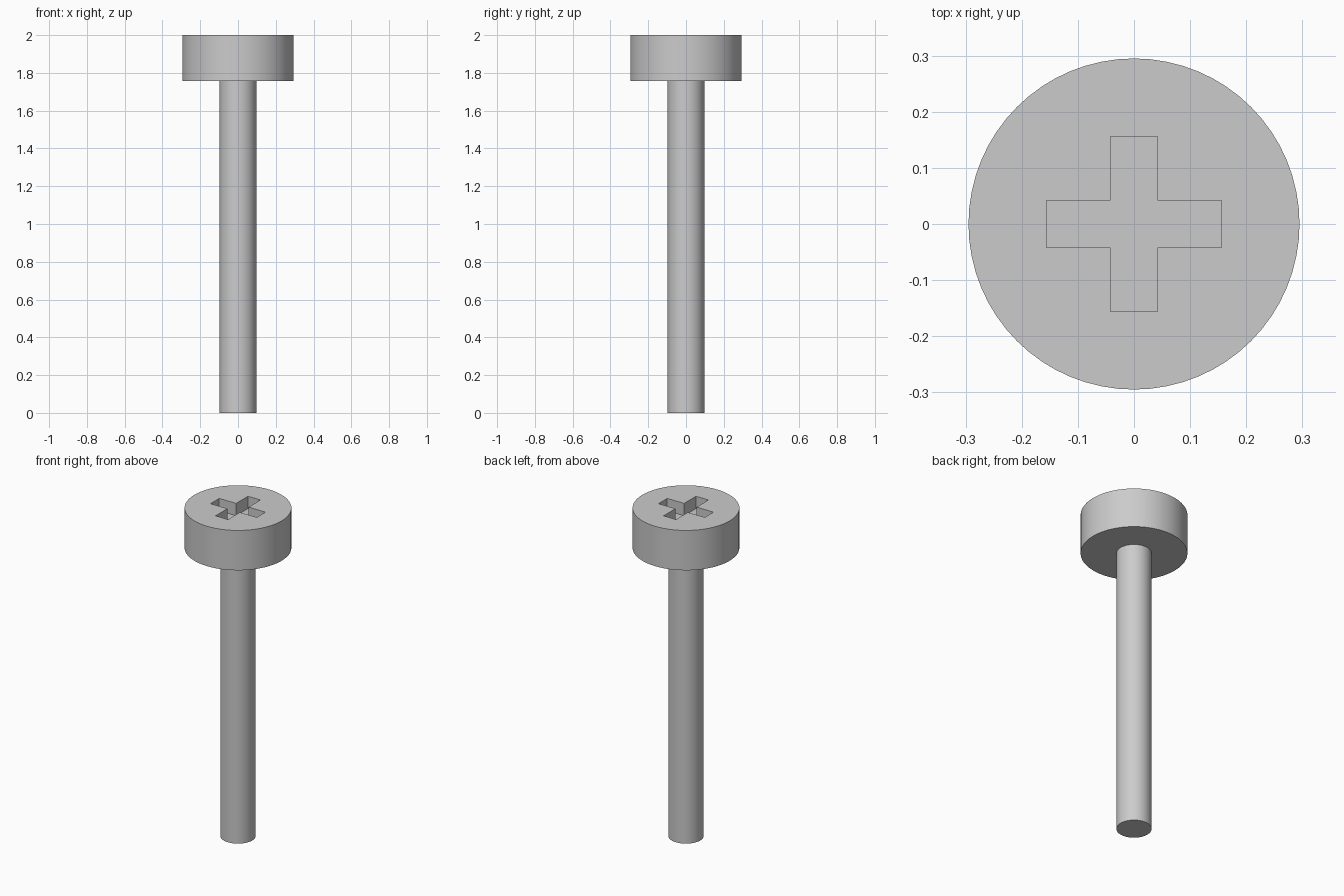
import bpy
import bmesh

cube = bpy.data.objects.get("Cube")
if cube:
    bpy.data.objects.remove(cube, do_unlink=True)

SEGMENTS = 64
HEAD_RADIUS, HEAD_BASE, TOP = 0.295, 1.757, 2.0
SHAFT_RADIUS = 0.0975
SLOT_REACH, SLOT_HALF, SLOT_DEPTH = 0.156, 0.042, 0.075

steel = bpy.data.materials.new("grey steel")
steel.use_nodes = True
steel.diffuse_color = (0.6, 0.6, 0.6, 1)
steel.node_tree.nodes["Principled BSDF"].inputs["Base Color"].default_value = (0.6, 0.6, 0.6, 1)


def add_object(name, bm):
    mesh = bpy.data.meshes.new(name)
    bm.to_mesh(mesh)
    bm.free()
    mesh.materials.append(steel)
    obj = bpy.data.objects.new(name, mesh)
    bpy.context.collection.objects.link(obj)
    return obj


def cylinder(name, radius, bottom, top):
    bm = bmesh.new()
    bmesh.ops.create_cone(bm, cap_ends=True, segments=SEGMENTS, radius1=radius,
                          radius2=radius, depth=top - bottom)
    bmesh.ops.translate(bm, vec=(0, 0, (bottom + top) / 2), verts=bm.verts)
    return add_object(name, bm)


def cross_cutter(name, bottom, top):
    # One corner of the cross, turned through four quarters
    bm = bmesh.new()
    a, b = SLOT_REACH, SLOT_HALF
    outline = []
    corner = [(a, -b), (a, b), (b, b)]
    for _ in range(4):
        outline += corner
        corner = [(-y, x) for x, y in corner]
    face = bm.faces.new([bm.verts.new((x, y, bottom)) for x, y in outline])
    walls = bmesh.ops.extrude_face_region(bm, geom=[face])
    verts = [v for v in walls["geom"] if isinstance(v, bmesh.types.BMVert)]
    bmesh.ops.translate(bm, vec=(0, 0, top - bottom), verts=verts)
    bmesh.ops.recalc_face_normals(bm, faces=bm.faces)
    return add_object(name, bm)


# Main parts
head = cylinder("screw_head", HEAD_RADIUS, HEAD_BASE, TOP)
shaft = cylinder("screw_shaft", SHAFT_RADIUS, 0, HEAD_BASE)

# Cross-shaped driver recess
cutter = cross_cutter("recess_cutter", TOP - SLOT_DEPTH, TOP + 0.1)
cutter.hide_render = True
cutter.hide_viewport = True
recess = head.modifiers.new("driver_recess", "BOOLEAN")
recess.operation = "DIFFERENCE"
recess.solver = "EXACT"
recess.object = cutter

# Bake the recess, then smooth the round sides
bpy.context.view_layer.update()
evaluated = head.evaluated_get(bpy.context.evaluated_depsgraph_get())
cut_mesh = bpy.data.meshes.new_from_object(evaluated)
head.modifiers.clear()
head.data = cut_mesh
bpy.data.objects.remove(cutter, do_unlink=True)

bpy.ops.object.select_all(action="DESELECT")
for part in (head, shaft):
    part.select_set(True)
bpy.context.view_layer.objects.active = head
bpy.ops.object.shade_smooth_by_angle(angle=0.6)
